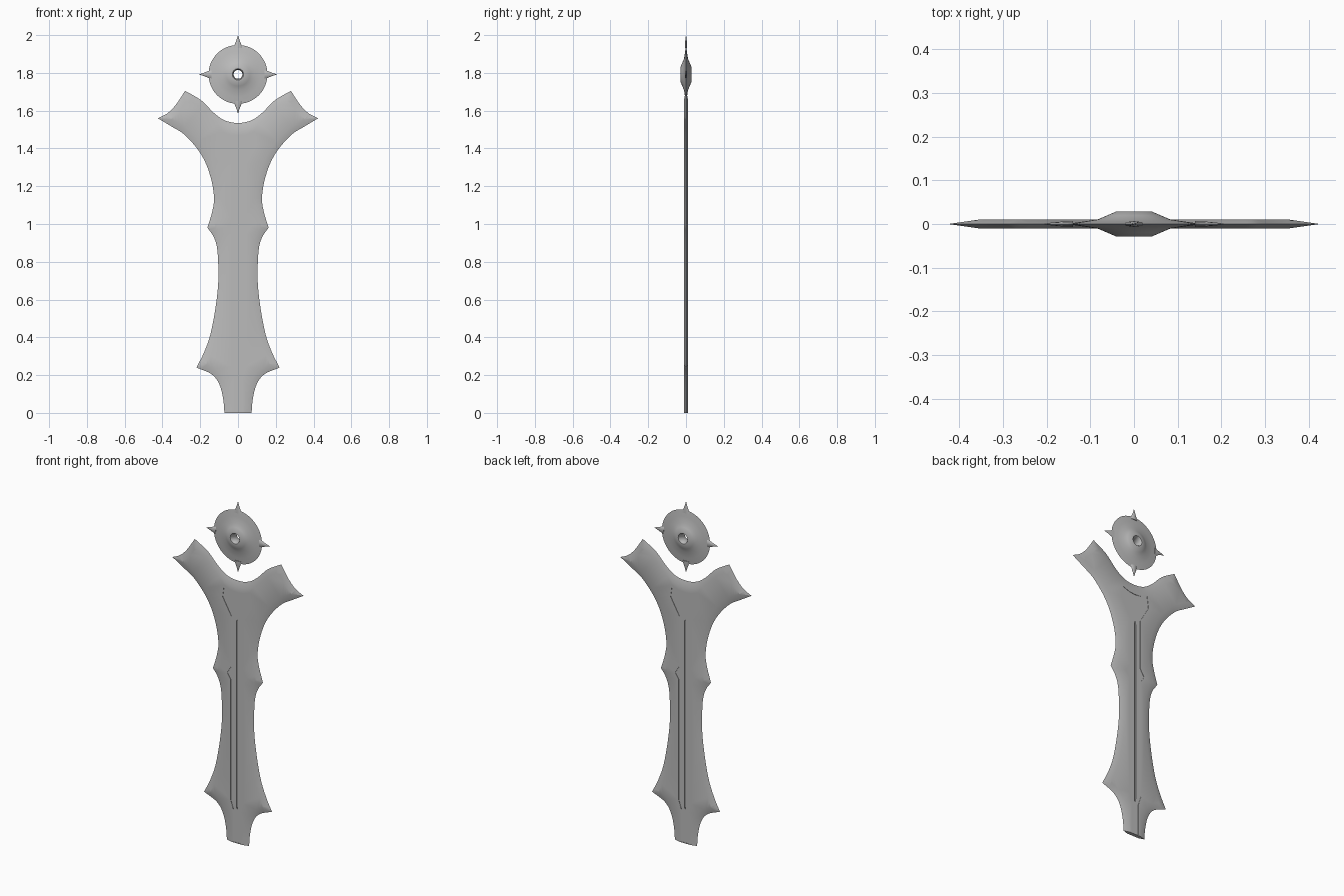
import bpy, bmesh, math
from mathutils import Vector
from mathutils.geometry import intersect_point_line

if "Cube" in bpy.data.objects:
    bpy.data.objects.remove(bpy.data.objects["Cube"])

steel = bpy.data.materials.new("grey_steel")
steel.diffuse_color = (0.5, 0.5, 0.5, 1)
steel.use_nodes = True
steel.node_tree.nodes["Principled BSDF"].inputs["Base Color"].default_value = steel.diffuse_color


def finish(name, bm, angle=28):
    bmesh.ops.remove_doubles(bm, verts=bm.verts, dist=1e-5)
    bmesh.ops.recalc_face_normals(bm, faces=bm.faces)
    me = bpy.data.meshes.new(name)
    bm.to_mesh(me)
    bm.free()
    me.materials.append(steel)
    ob = bpy.data.objects.new(name, me)
    bpy.context.collection.objects.link(ob)
    bpy.ops.object.select_all(action='DESELECT')
    ob.select_set(True)
    bpy.context.view_layer.objects.active = ob
    bpy.ops.object.shade_smooth_by_angle(angle=math.radians(angle))
    return ob


def spline(pts, steps=4):
    """Smooth curve through the points of one edge between sharp corners."""
    p = [Vector(q) for q in pts]
    p = [2 * p[0] - p[1]] + p + [2 * p[-1] - p[-2]]
    out = []
    for i in range(1, len(p) - 2):
        a, b, c, d = p[i - 1:i + 3]
        for k in range(steps):
            t = k / steps
            out.append(0.5 * (2 * b + (c - a) * t + (2 * a - 5 * b + 4 * c - d) * t * t
                              + (3 * b - a - 3 * c + d) * t ** 3))
    return out + [p[-2]]


def mirrored(half):
    """Closed outline from its right half, listed from bottom to top."""
    return half + [Vector((-p.x, p.y)) for p in reversed(half) if p.x > 1e-6]


def distance(p, line):
    best = 9
    for a, b in zip(line, line[1:]):
        q, t = intersect_point_line(p, a, b)
        q = a.lerp(b, min(1, max(0, t)))
        best = min(best, (p - q.to_2d()).length)
    return best


# Blade outline, right half, split at its sharp points
edges = [
    [(.072, 0), (.078, .07), (.098, .15), (.14, .205), (.22, .24)],
    [(.22, .24), (.18, .32), (.145, .42), (.117, .57), (.104, .70), (.106, .82),
     (.114, .89), (.133, .94), (.162, .98)],
    [(.162, .98), (.138, 1.06), (.127, 1.13), (.138, 1.22), (.17, 1.32), (.217, 1.40),
     (.286, 1.475), (.35, 1.515), (.425, 1.56)],
    [(.425, 1.56), (.375, 1.585), (.33, 1.63), (.28, 1.705)],
    [(.28, 1.705), (.195, 1.655), (.13, 1.59), (.08, 1.553), (.035, 1.538), (0, 1.535)],
]
half, corners = [], []
for e in edges:
    corners.append(len(half))
    half += spline(e)[:-1]
half.append(Vector((0, 1.535)))

# Flat face outline: the edge moved inward by the bevel width
BEVEL, THICK = .034, .0105
inner = []
for i, p in enumerate(half):
    before = half[i - 1] if i else p - (half[1] - p)
    after = half[i + 1] if i < len(half) - 1 else Vector((-before.x, before.y))
    d1, d2 = (p - before).normalized(), (after - p).normalized()
    n = Vector((-d1.y, d1.x)) + Vector((-d2.y, d2.x))
    inner.append(p + n * BEVEL / (1 + d1.dot(d2)))
inner[0].y = 0
inner[-1].x = 0
# Points that overrun a sharp corner collapse onto that corner
for i, p in enumerate(inner):
    if i not in corners and distance(p, half) < .97 * BEVEL:
        c = min(corners[1:], key=lambda k: abs(k - i))
        inner[i] = inner[c].copy()

# Sunk panel and narrow centre groove
panel = mirrored([Vector(p) for p in [
    (.022, .003), (.022, .19), (.04, .245), (.04, .95), (.062, .985), (.035, 1.03),
    (.035, 1.32), (.092, 1.42), (.083, 1.49), (.04, 1.474), (0, 1.47)]])
groove = mirrored([Vector(p) for p in [(.001, .20), (.005, .22), (.005, 1.29), (.001, 1.31)]])

bm = bmesh.new()


def loop(outline, y):
    clean = [p for i, p in enumerate(outline) if (p - outline[i - 1]).length > 1e-5]
    return [bm.verts.new((p.x, y, p.y)) for p in clean]


def fill(*loops):
    """Flat face between an outer outline and the hole inside it."""
    es = []
    for vs in loops:
        for a, b in zip(vs, vs[1:] + vs[:1]):
            es.append(bm.edges.get((a, b)) or bm.edges.new((a, b)))
    bmesh.ops.triangle_fill(bm, use_beauty=True, use_dissolve=False, edges=es)


def wall(a, b):
    for i in range(len(a)):
        j = (i + 1) % len(a)
        bm.faces.new((a[i], a[j], b[j], b[i]))


outer_line, inner_line = mirrored(half), mirrored(inner)
for s in (-1, 1):
    # bevelled edge
    for i in range(len(outer_line)):
        j = (i + 1) % len(outer_line)
        quad = [(outer_line[i], 0), (outer_line[j], 0)]
        quad.append((inner_line[j], s * THICK))
        if (inner_line[i] - inner_line[j]).length > 1e-5:
            quad.append((inner_line[i], s * THICK))
        bm.faces.new([bm.verts.new((p.x, y, p.y)) for p, y in quad])
    # face, panel and groove levels
    face = loop(inner_line, s * THICK)
    p_top, p_low = loop(panel, s * THICK), loop(panel, s * .0085)
    g_top, g_low = loop(groove, s * .0085), loop(groove, s * .003)
    fill(face, p_top)
    wall(p_top, p_low)
    fill(p_low, g_top)
    wall(g_top, g_low)
    fill(g_low)
finish("blade", bm)

# Pierced disc: lathed section around the y axis
CZ, N = 1.792, 48
section = [(.023, 0), (.026, .024), (.03, .029), (.04, .029), (.062, .0195), (.083, .0105),
           (.12, .005), (.156, 0)]
section += [(r, -y) for r, y in section[-2:0:-1]]
bm = bmesh.new()
rings = []
for k in range(N):
    a = 2 * math.pi * k / N
    rings.append([bm.verts.new((r * math.cos(a), y, CZ + r * math.sin(a))) for r, y in section])
for k in range(N):
    p, q = rings[k], rings[(k + 1) % N]
    for i in range(len(section)):
        j = (i + 1) % len(section)
        bm.faces.new((p[i], p[j], q[j], q[i]))
finish("disc", bm, 40)

# Four spikes around the disc, concave taper to a point
M = 8
for k, name in enumerate(("right", "top", "left", "bottom")):
    a = k * math.pi / 2
    out, across = Vector((math.cos(a), 0, math.sin(a))), Vector((-math.sin(a), 0, math.cos(a)))
    bm = bmesh.new()
    loops = []
    for r, w, t in ((.14, .024, .0065), (.16, .017, .006), (.18, .009, .004), (.195, .004, .0025)):
        loops.append([bm.verts.new(Vector((0, t * math.sin(2 * math.pi * i / M), CZ)) + out * r
                                   + across * w * math.cos(2 * math.pi * i / M)) for i in range(M)])
    tip = bm.verts.new(Vector((0, 0, CZ)) + out * .208)
    bm.faces.new(loops[0])
    for lo, hi in zip(loops, loops[1:]):
        wall(lo, hi)
    for i in range(M):
        bm.faces.new((loops[-1][i], loops[-1][(i + 1) % M], tip))
    finish(name + "_spike", bm, 50)
